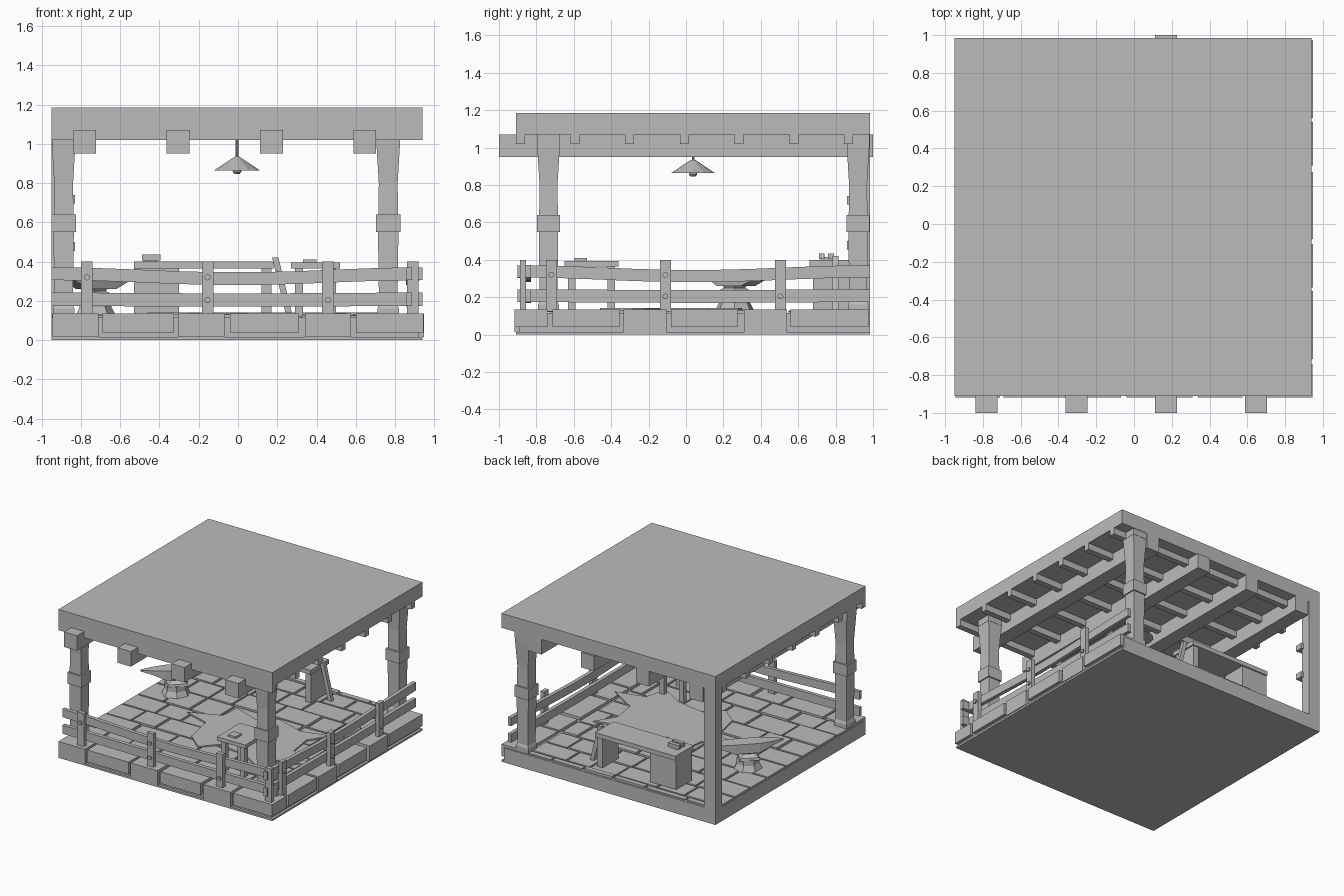
import bpy, bmesh, math, random
from mathutils import Matrix, Vector

cube = bpy.data.objects.get("Cube")
if cube:
    bpy.data.objects.remove(cube, do_unlink=True)
random.seed(4)

grey = bpy.data.materials.new("plain_grey")
grey.use_nodes = True
GREY = (0.5, 0.5, 0.5, 1)
grey.diffuse_color = GREY
grey.node_tree.nodes["Principled BSDF"].inputs["Base Color"].default_value = GREY

X0, X1, Y0, Y1 = -0.95, 0.94, -0.91, 0.985
FLOOR = 0.13


def finish(name, bm):
    bmesh.ops.recalc_face_normals(bm, faces=bm.faces)
    me = bpy.data.meshes.new(name)
    bm.to_mesh(me)
    bm.free()
    me.materials.append(grey)
    ob = bpy.data.objects.new(name, me)
    bpy.context.scene.collection.objects.link(ob)
    return ob


def boxes(name, spans):
    """One object from boxes given as (x0, x1, y0, y1, z0, z1)."""
    bm = bmesh.new()
    for a, b, c, d, e, f in spans:
        m = Matrix.Translation(((a + b) / 2, (c + d) / 2, (e + f) / 2))
        m = m @ Matrix.Diagonal((b - a, d - c, f - e, 1))
        bmesh.ops.create_cube(bm, size=1, matrix=m)
    return finish(name, bm)


def loft(name, rings):
    """Skin closed rings of points and cap both ends."""
    bm = bmesh.new()
    loops = [[bm.verts.new(p) for p in ring] for ring in rings]
    n = len(loops[0])
    for a, b in zip(loops, loops[1:]):
        for i in range(n):
            j = (i + 1) % n
            bm.faces.new((a[i], a[j], b[j], b[i]))
    bm.faces.new(loops[0])
    bm.faces.new(loops[-1])
    return finish(name, bm)


def square(x, y, z, h):
    return [(x - h, y - h, z), (x + h, y - h, z), (x + h, y + h, z), (x - h, y + h, z)]


def lathe(name, x, y, profile, sides):
    return loft(name, [[(x + r * math.cos(math.tau * i / sides),
                         y + r * math.sin(math.tau * i / sides), z)
                        for i in range(sides)] for r, z in profile])


# Floor base, border stones and paving
boxes("floor_base", [(X0, X1, Y0, Y1, 0, 0.015), (X0, 0.92, -0.89, Y1, 0.01, 0.115)])
front_cuts = [(-0.945, -0.71), (-0.69, -0.325), (-0.305, -0.07),
              (-0.04, 0.31), (0.34, 0.575), (0.6, 0.945)]
side_cuts = [(-0.715, -0.355), (-0.335, -0.105), (-0.08, 0.275), (0.31, 0.54), (0.56, 0.975)]
boxes("front_border_stones", [(a, b, -0.918, -0.74, 0.015 + 0.025 * (i % 2), 0.135)
                              for i, (a, b) in enumerate(front_cuts)])
boxes("side_border_stones", [(0.74, 0.947, a, b, 0.04 - 0.025 * (i % 2), 0.135)
                             for i, (a, b) in enumerate(side_cuts)])
tiles = []
y = -0.73
while y < Y1 - 0.05:
    depth = min(random.uniform(0.17, 0.24), Y1 - y)
    x = X0
    while x < 0.7:
        w = random.uniform(0.2, 0.36)
        if x + w > 0.62:
            w = 0.73 - x
        tiles.append((x + 0.003, x + w - 0.015, y, y + depth - 0.015, 0.1,
                      random.uniform(0.124, 0.134)))
        x += w
    y += depth
boxes("floor_tiles", tiles)

# Roof slab, cross joists and long beams
boxes("roof", [(X0, X1, Y0, Y1, 1.07, 1.185)])
boxes("roof_joists", [(X0, X1, Y0 + 0.2925 * i, Y0 + 0.2925 * i + 0.048, 1.02, 1.075)
                      for i in range(7)])
boxes("roof_beams", [(x - 0.058, x + 0.058, -1.0, 1.0 if x == 0.17 else Y1, 0.95, 1.07)
                     for x in (-0.78, -0.305, 0.17, 0.645)])

# Tapered posts with a collar, base block and cap
for label, x, y in (("front_right", 0.765, -0.735), ("back_right", 0.765, 0.92),
                    ("front_left", -0.888, -0.735)):
    prof = ((0.055, 0.12), (0.055, 0.16), (0.047, 0.18), (0.05, 0.4), (0.052, 0.55),
            (0.062, 0.55), (0.062, 0.64), (0.05, 0.64), (0.048, 0.8), (0.06, 1.0),
            (0.06, 1.02), (0.062, 1.02), (0.062, 1.07))
    loft(label + "_post", [square(x, y, z, h) for h, z in prof])

# Plain corner post with inner brackets
boxes("corner_post", [(X0, -0.85, 0.905, Y1, 0, 1.08)])
boxes("corner_brackets", [(-0.89, -0.83, 0.86, 0.92, z, z + 0.045) for z in (0.455, 0.695)])


# Wavy fence rails, pickets and bolts, laid along the front or the side
def rail(name, start, end, z, height, wave, place):
    steps = 9
    rings = []
    for i in range(steps + 1):
        t = i / steps
        u = start + (end - start) * t
        dz = wave * math.cos(t * math.tau)
        rings.append([place(u, o, z + dz + h) for o, h in
                      ((0, 0), (0.03, 0), (0.03, height), (0, height))])
    loft(name, rings)


def fence(label, start, end, posts, place):
    rail(label + "_upper_rail", start, end, 0.293, 0.065, 0.013, place)
    rail(label + "_lower_rail", start, end, 0.172, 0.068, 0.002, place)
    for i, (u, bolts) in enumerate(posts):
        rings = [[place(u + a, o, z) for a, o in
                  ((-0.029, -0.028), (0.029, -0.028), (0.029, 0.004), (-0.029, 0.004))]
                 for z in (0.125, 0.4)]
        loft(f"{label}_picket_{i + 1}", rings)
        for z in bolts:
            loft(f"{label}_bolt", [[place(u + 0.016 * math.cos(k * math.pi / 4), o,
                                          z + 0.016 * math.sin(k * math.pi / 4))
                                    for k in range(8)] for o in (-0.02, -0.04)])


fence("front_fence", X0, X1,
      [(-0.77, [0.32]), (-0.155, [0.32, 0.205]), (0.458, [0.205]), (0.89, [])],
      lambda u, o, z: (u, -0.86 + o, z))
fence("side_fence", -0.9, Y1,
      [(-0.72, [0.32]), (-0.11, [0.32, 0.205]), (0.505, [0.205])],
      lambda u, o, z: (0.885 - o, u, z))

# Hanging lamp
lathe("lamp_shade", -0.005, 0.038, [(0.115, 0.865), (0.018, 0.93), (0.012, 0.935)], 12)
lathe("lamp_rod", -0.005, 0.038, [(0.007, 0.93), (0.007, 1.08)], 8)
lathe("lamp_bulb", -0.005, 0.038, [(0.012, 0.845), (0.022, 0.857), (0.02, 0.88)], 8)

# Workbench with a drawer box, end panel, vise and leaning plank
boxes("workbench", [(-0.53, 0.18, 0.66, 0.89, 0.365, 0.4),
                    (-0.53, -0.3, 0.68, 0.88, FLOOR, 0.37),
                    (0.12, 0.17, 0.68, 0.88, FLOOR, 0.37)])
boxes("bench_vise", [(-0.48, -0.41, 0.72, 0.79, 0.39, 0.415),
                     (-0.49, -0.395, 0.71, 0.74, 0.405, 0.435),
                     (-0.49, -0.395, 0.76, 0.79, 0.405, 0.435)])
loft("leaning_plank", [square(0.26, 0.8, FLOOR, 0.016), square(0.19, 0.8, 0.42, 0.016)])

# Anvil on a stump, horn pointing diagonally
turn = Matrix.Translation((-0.73, 0.26, 0)) @ Matrix.Rotation(math.radians(225), 4, "Z")


def anvil_ring(x, w, z0, z1):
    return [turn @ Vector(p) for p in ((x, -w, z0), (x, w, z0), (x, w, z1), (x, -w, z1))]


loft("anvil_top", [anvil_ring(*r) for r in ((-0.2, 0.05, 0.3, 0.335), (-0.1, 0.055, 0.26, 0.335),
                                            (0.08, 0.055, 0.26, 0.335), (0.17, 0.035, 0.3, 0.335),
                                            (0.26, 0.006, 0.325, 0.335))])
loft("anvil_waist", [[turn @ Vector(p) for p in square(0, 0, z, h)]
                     for h, z in ((0.075, 0.21), (0.07, 0.23), (0.04, 0.25), (0.05, 0.27))])
lathe("anvil_stump", -0.73, 0.26, [(0.11, FLOOR - 0.01), (0.085, 0.17), (0.085, 0.215)], 7)

# Small table with a box on it
boxes("side_table", [(0.27, 0.52, -0.65, -0.36, 0.365, 0.395)] +
      [(x, x + 0.04, y, y + 0.04, FLOOR - 0.01, 0.37)
       for x in (0.29, 0.46) for y in (-0.63, -0.42)])
boxes("table_box", [(0.33, 0.4, -0.6, -0.53, 0.39, 0.41)])

# Jagged hide on the floor
outline = [(-0.46, 0.02), (-0.25, -0.05), (-0.2, -0.3), (-0.06, -0.42), (0.05, -0.3),
           (0.3, -0.34), (0.5, -0.46), (0.55, -0.28), (0.78, -0.22), (0.55, -0.08),
           (0.52, 0.12), (0.62, 0.28), (0.4, 0.22), (0.15, 0.3), (0.02, 0.2), (-0.2, 0.28), (-0.22, 0.12)]
loft("floor_hide", [[(x, y, z) for x, y in outline] for z in (FLOOR, 0.142)])
